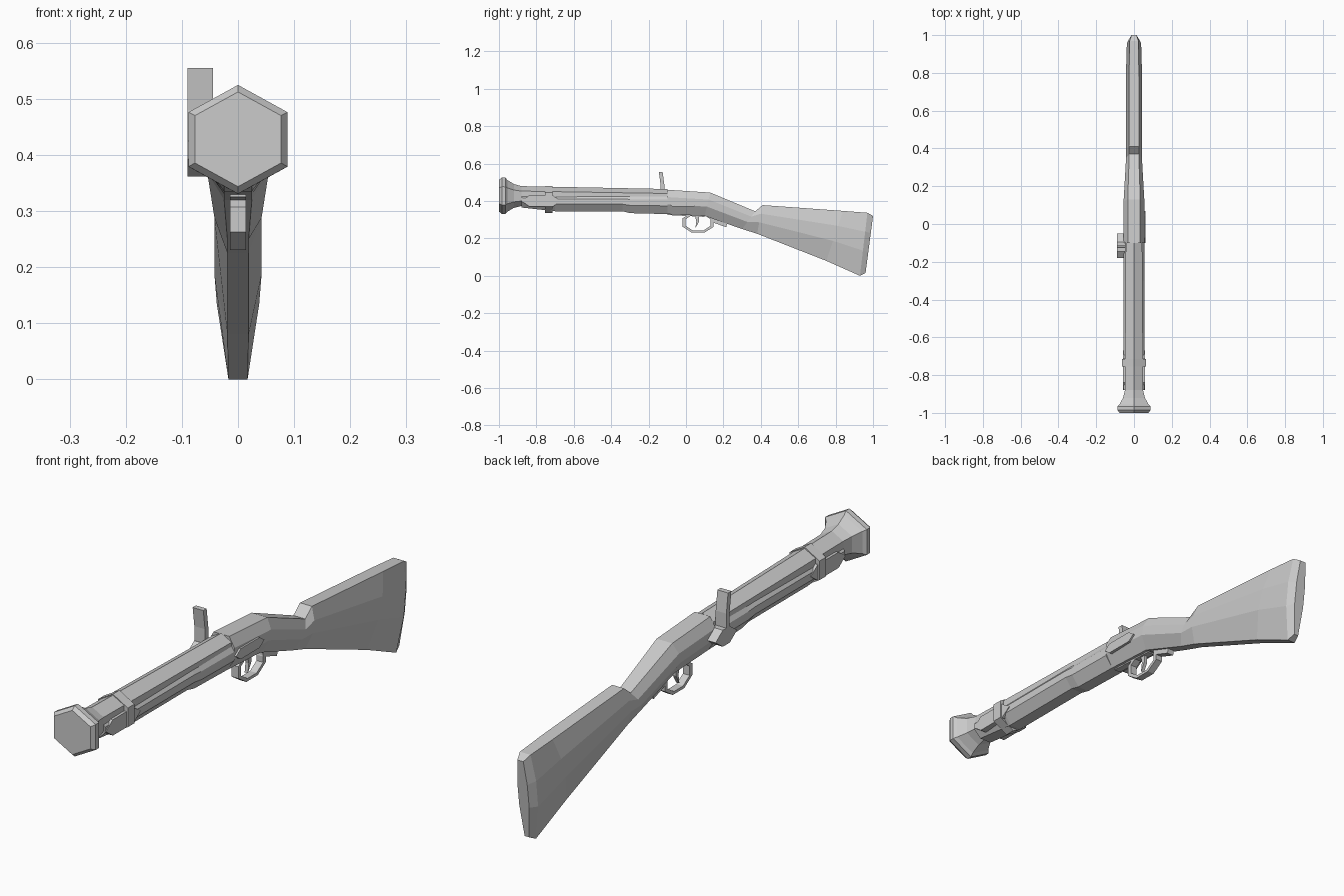
import bpy, bmesh
from math import sin, cos, tau

cube = bpy.data.objects.get("Cube")
if cube:
    bpy.data.objects.remove(cube, do_unlink=True)

GREY = (0.6, 0.6, 0.6, 1)
grey = bpy.data.materials.new("plain grey")
grey.use_nodes = True
grey.diffuse_color = GREY
grey.node_tree.nodes["Principled BSDF"].inputs["Base Color"].default_value = GREY


def loft(name, sections, closed=False):
    """Skin a row of equal-length point rings; cap the ends or join them."""
    bm = bmesh.new()
    rings = [[bm.verts.new(point) for point in section] for section in sections]
    pairs = list(zip(rings, rings[1:]))
    if closed:
        pairs.append((rings[-1], rings[0]))
    else:
        bm.faces.new(rings[0])
        bm.faces.new(rings[-1])
    for near, far in pairs:
        for i in range(len(near)):
            bm.faces.new((near[i - 1], near[i], far[i], far[i - 1]))
    bmesh.ops.recalc_face_normals(bm, faces=bm.faces[:])
    mesh = bpy.data.meshes.new(name)
    bm.to_mesh(mesh)
    bm.free()
    mesh.materials.append(grey)
    part = bpy.data.objects.new(name, mesh)
    bpy.context.collection.objects.link(part)
    return part


def prism(name, outline, inner_x, outer_x):
    """Extrude a side outline of (y, z) points across x."""
    return loft(name, [[(x, y, z) for y, z in outline] for x in (inner_x, outer_x)])


def ring(sides, radius, turn=0.25):
    """Corners of a regular polygon, the first one at the top by default."""
    angles = [tau * (i / sides + turn) for i in range(sides)]
    return [(radius * cos(angle), radius * sin(angle)) for angle in angles]


def long_hexagon(start, end, centre_z, height):
    """Side outline of a flat plate with pointed ends."""
    top, bottom = centre_z + height / 2, centre_z - height / 2
    tip = height * 0.7
    return [(start, centre_z), (start + tip, top), (end - tip, top),
            (end, centre_z), (end - tip, bottom), (start + tip, bottom)]


def stock_section(bottom, top, half_width):
    """Eight-sided section, widest in the middle, leaning from bottom to top."""
    (low_y, low_z), (high_y, high_z) = bottom, top
    right_edge = [(0.45, 0), (1, 0.4), (1, 0.7), (0.6, 1)]
    left_edge = [(-across, up) for across, up in reversed(right_edge)]
    return [(half_width * across, low_y + (high_y - low_y) * up, low_z + (high_z - low_z) * up)
            for across, up in right_edge + left_edge]


# Forestock: nearly straight, a little deeper toward the lock
BREECH = -0.1
full_width = 0.055
forestock = [(-0.88, 0.365), (-0.7, 0.345), (-0.34, 0.345), (-0.3, 0.335), (BREECH, 0.33)]
loft("forestock", [stock_section((y, belly), (y, 0.44), full_width) for y, belly in forestock])

# Buttstock: bottom and top points from the receiver over the wrist to the butt
wrist_width = 0.042
loft("buttstock", [
    stock_section((BREECH, 0.33), (BREECH, 0.46), full_width),
    stock_section((0.1, 0.32), (0.13, 0.445), full_width),
    stock_section((0.3, 0.25), (0.37, 0.345), wrist_width),
    stock_section((0.38, 0.225), (0.41, 0.378), wrist_width),
    stock_section((0.75, 0.08), (0.84, 0.347), wrist_width),
    stock_section((0.93, 0), (0.97, 0.337), wrist_width * 0.9),
    stock_section((0.96, 0.015), (1, 0.32), wrist_width / 2),
])

# Barrel: hexagonal tube with a flared, closed muzzle
rim, tube = 0.097, 0.053
barrel = [(-1, rim * 0.87), (-0.985, rim), (-0.965, rim), (-0.955, rim * 0.87),
          (-0.92, tube * 1.2), (-0.88, tube), (BREECH, tube * 0.9)]


def barrel_section(y, radius):
    bore_z = 0.415 - y * 0.013
    return [(x * 1.05, y, bore_z + z) for x, z in ring(6, radius)]


loft("barrel", [barrel_section(y, radius) for y, radius in barrel])

# Band holding the barrel to the forestock
band_centre, band_radius = 0.408, 0.073
loft("barrel_band", [[(x, y, band_centre + z) for x, z in ring(6, band_radius)]
                     for y in (-0.755, -0.715)])

# Plates: a pair beside the band, one at the lock on the left
for side, label in ((1, "left"), (-1, "right")):
    prism(label + "_tip_plate", long_hexagon(-0.88, -0.67, 0.4, 0.06),
          side * full_width / 2, side * (full_width + 0.003))
prism("lock_plate", long_hexagon(BREECH, 0.07, 0.39, 0.04), full_width - 0.01, full_width + 0.007)

# Pan and upright striker on the right side
outer, inner = -0.09, -0.045
prism("pan", long_hexagon(-0.18, -0.05, 0.393, 0.063), inner, outer)
striker_y, thickness = -0.125, 0.01
striker_bends = [(0, 0.4), (0, 0.48), (-thickness, 0.555)]
loft("striker", [[(x, striker_y + lean + offset, z)
                  for x, offset in ((inner, -thickness), (outer, -thickness),
                                    (outer, thickness), (inner, thickness))]
                 for lean, z in striker_bends])

# Trigger guard: a squat eight-sided hoop, its top sunk in the stock
guard_y, guard_z, guard_half_width = 0.065, 0.285, 0.014


def guard_section(y, z):
    corners = ((-1, 1), (1, 1), (1, 0.8), (-1, 0.8))
    return [(side * guard_half_width, guard_y + y * scale, guard_z + z * scale * 0.65)
            for side, scale in corners]


loft("trigger_guard", [guard_section(y, z) for y, z in ring(8, 0.09, 1 / 16)], closed=True)
prism("guard_tail", [(0.13, 0.29), (0.14, 0.32), (0.22, 0.28), (0.215, 0.26)],
      -guard_half_width, guard_half_width)
prism("guard_plate", [(BREECH, 0.34), (0.1, 0.33), (0.1, 0.315), (BREECH, 0.325)],
      -guard_half_width, guard_half_width)

# Curved trigger inside the guard
prism("trigger", [(0.045, 0.34), (0.07, 0.34), (0.07, 0.29), (0.05, 0.255), (0.055, 0.29)],
      -guard_half_width / 2, guard_half_width / 2)
